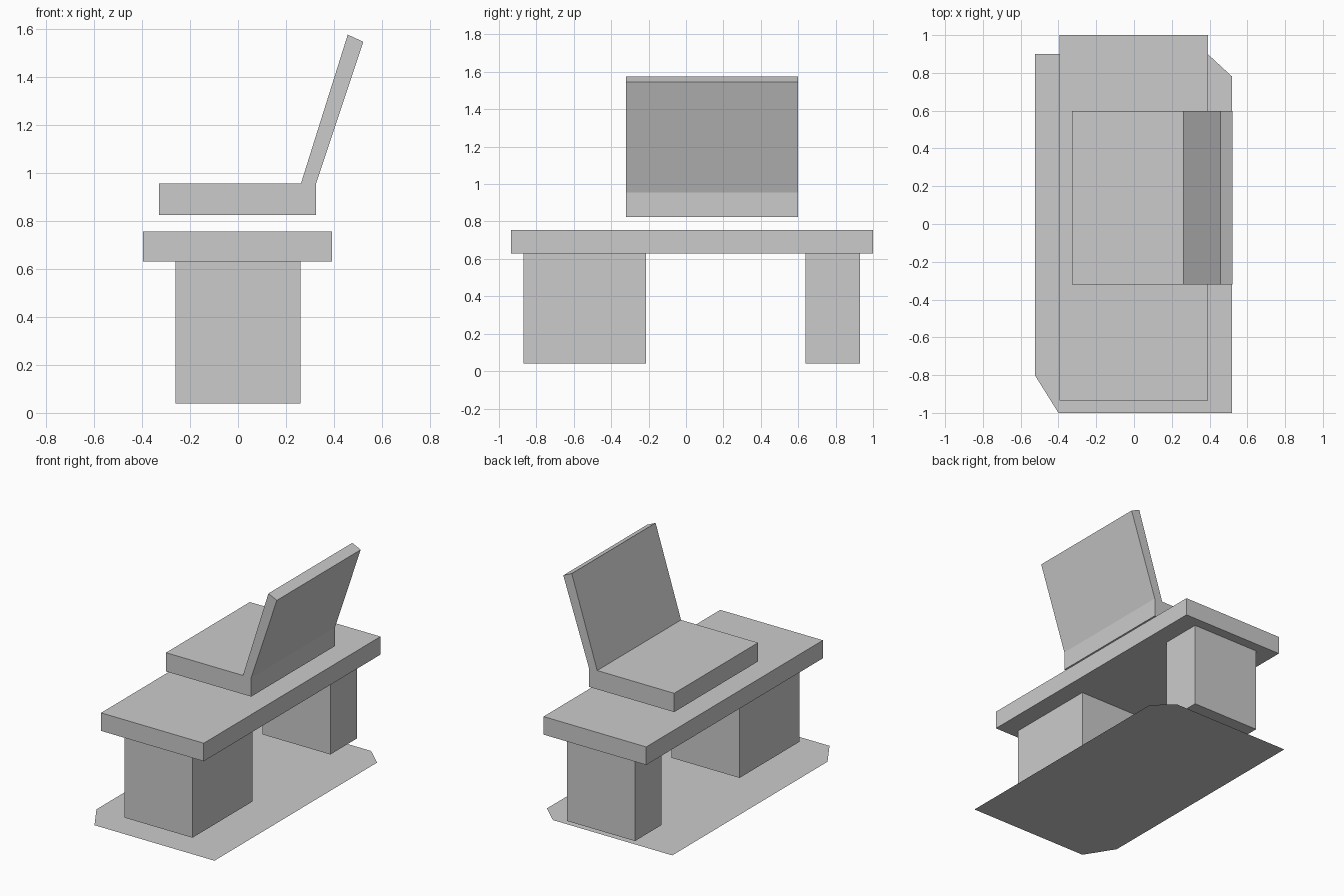
import bpy
import bmesh
from mathutils import Vector

cube = bpy.data.objects.get("Cube")
if cube:
    bpy.data.objects.remove(cube, do_unlink=True)

grey = bpy.data.materials.new("plain grey")
grey.use_nodes = True
colour = (0.6, 0.6, 0.6, 1)
grey.diffuse_color = colour
grey.node_tree.nodes["Principled BSDF"].inputs["Base Color"].default_value = colour


def make_object(name, points, sweep=None):
    """Flat outline, optionally swept along a vector into a closed solid."""
    bm = bmesh.new()
    face = bm.faces.new([bm.verts.new(p) for p in points])
    if sweep:
        swept = bmesh.ops.extrude_face_region(bm, geom=[face], use_keep_orig=True)
        verts = [g for g in swept["geom"] if isinstance(g, bmesh.types.BMVert)]
        bmesh.ops.translate(bm, verts=verts, vec=Vector(sweep))
        bmesh.ops.recalc_face_normals(bm, faces=bm.faces)
    mesh = bpy.data.meshes.new(name)
    bm.to_mesh(mesh)
    bm.free()
    mesh.materials.append(grey)
    obj = bpy.data.objects.new(name, mesh)
    bpy.context.collection.objects.link(obj)
    return obj


def make_block(name, x, y, z):
    base = [(x[0], y[0], z[0]), (x[1], y[0], z[0]),
            (x[1], y[1], z[0]), (x[0], y[1], z[0])]
    return make_object(name, base, (0, 0, z[1] - z[0]))


# Thin floor sheet with two clipped corners
floor = [(-0.4, -1), (0.52, -1), (0.52, 0.78),
         (0.39, 0.9), (-0.525, 0.9), (-0.525, -0.8)]
make_object("floor_sheet", [(x, y, 0) for x, y in floor])

# Desk: wide and narrow pedestals under a slab
for name, span in (("wide_pedestal", (-0.87, -0.215)),
                   ("narrow_pedestal", (0.64, 0.93))):
    make_block(name, (-0.26, 0.26), span, (0.04, 0.63))
make_block("desk_top", (-0.395, 0.392), (-0.935, 1), (0.63, 0.755))

# Open laptop: keyboard base and leaning screen in one bent profile
laptop = [(-0.328, 0.825), (0.325, 0.825), (0.325, 0.955),
          (0.522, 1.545), (0.457, 1.575), (0.262, 0.955), (-0.328, 0.955)]
make_object("laptop", [(x, -0.32, z) for x, z in laptop], (0, 0.918, 0))
